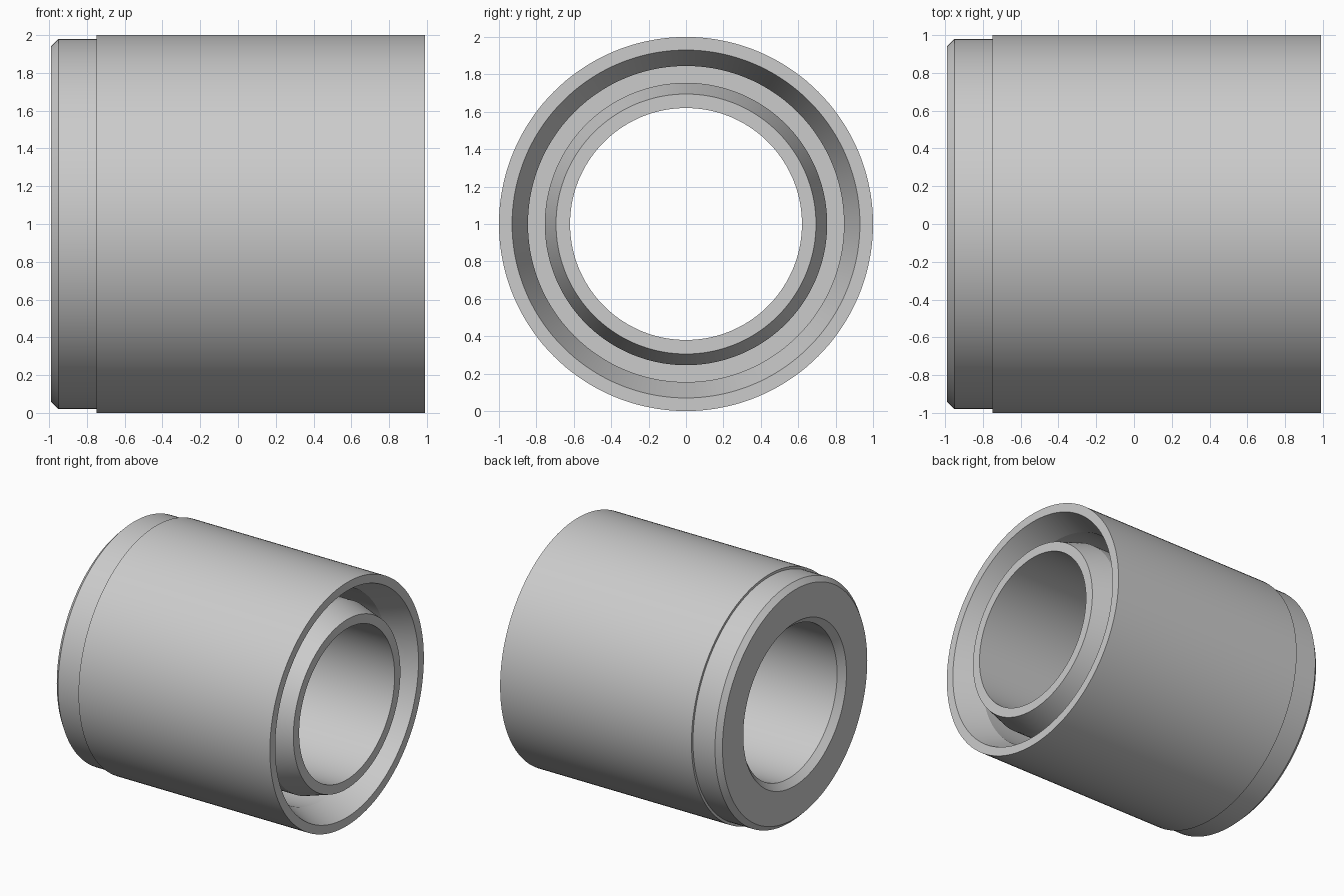
import bpy
import bmesh
import math
from mathutils import Vector

cube = bpy.data.objects.get("Cube")
if cube:
    bpy.data.objects.remove(cube, do_unlink=True)

# Plain grey metal
metal = bpy.data.materials.new("light_grey_metal")
metal.use_nodes = True
grey = (0.6, 0.6, 0.6, 1.0)
metal.diffuse_color = grey
metal.node_tree.nodes["Principled BSDF"].inputs["Base Color"].default_value = grey

SEGMENTS = 144
LEFT_END, RIGHT_END = 0.99, -0.99


def revolve(name, profile, material):
    """Spin a closed (x, radius) profile about the x axis and seat it on the ground."""
    bm = bmesh.new()
    verts = [bm.verts.new((x, 0, r)) for x, r in profile]
    edges = [bm.edges.new((v, verts[(i + 1) % len(verts)])) for i, v in enumerate(verts)]
    bmesh.ops.spin(bm, geom=verts + edges, cent=(0, 0, 0), axis=(1, 0, 0),
                   angle=math.tau, steps=SEGMENTS, use_merge=True)
    bmesh.ops.remove_doubles(bm, verts=bm.verts, dist=0.0001)
    bmesh.ops.recalc_face_normals(bm, faces=bm.faces)
    bmesh.ops.translate(bm, verts=bm.verts, vec=Vector((0, 0, 1)))
    mesh = bpy.data.meshes.new(name)
    bm.to_mesh(mesh)
    bm.free()
    mesh.materials.append(material)
    obj = bpy.data.objects.new(name, mesh)
    bpy.context.collection.objects.link(obj)
    bpy.ops.object.select_all(action="DESELECT")
    obj.select_set(True)
    bpy.context.view_layer.objects.active = obj
    bpy.ops.object.shade_smooth_by_angle(angle=math.radians(14))
    return obj


# Outer skin with a chamfered, slightly narrower spigot at the right end
outer_skin = [(RIGHT_END, 0.94), (-0.95, 0.98), (-0.75, 0.98), (-0.75, 1.0), (LEFT_END, 1.0)]

# Deep ring groove at the left end, its mouth widened by lead-in tapers
groove = [(LEFT_END, 0.93), (0.77, 0.845), (-0.7, 0.845),
          (-0.7, 0.755), (0.79, 0.755), (LEFT_END, 0.695)]

# Through bore, chamfered at the right end
bore = [(LEFT_END, 0.62), (-0.94, 0.62), (RIGHT_END, 0.67)]

revolve("double_walled_sleeve", outer_skin + groove + bore, metal)
